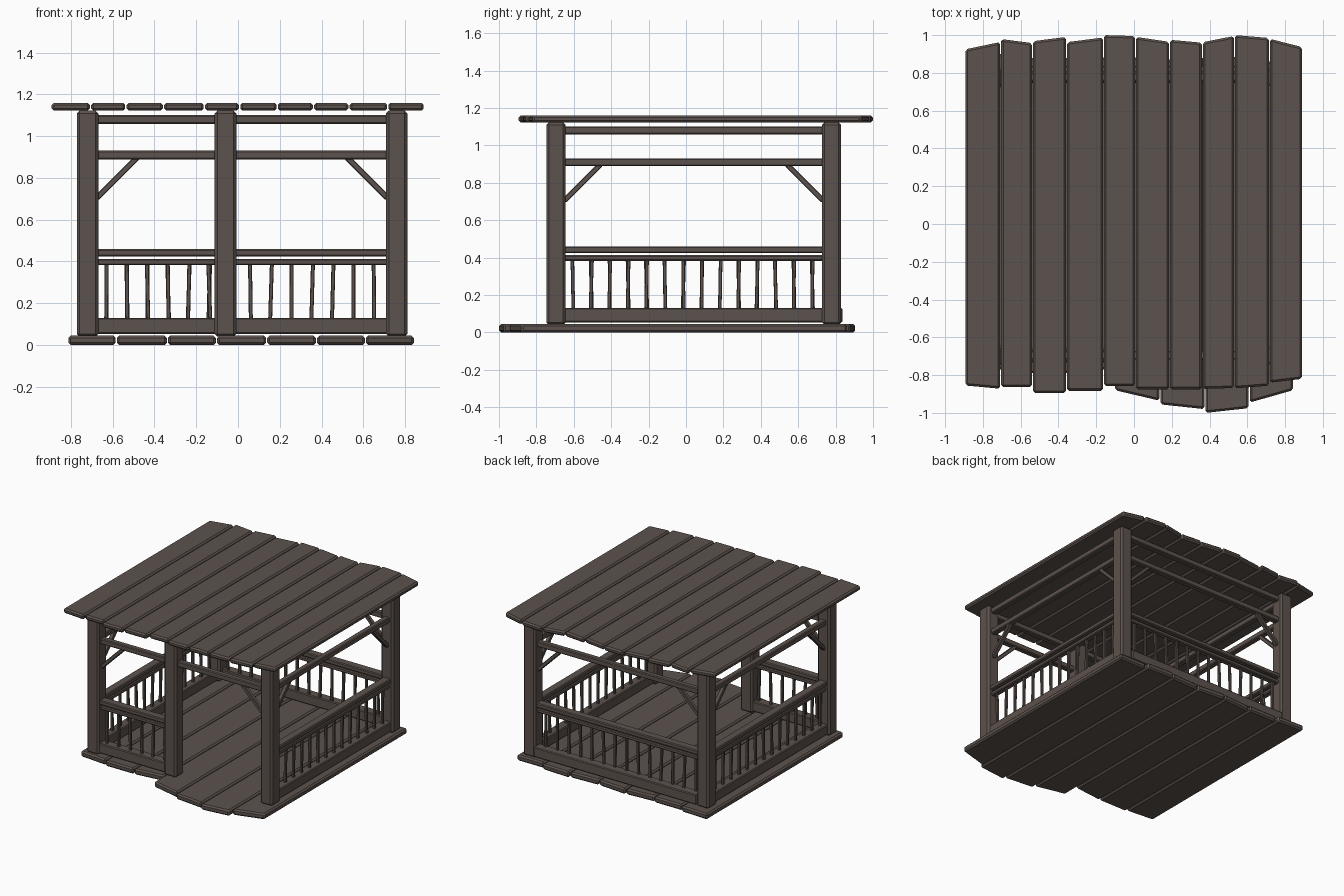
import bpy, bmesh, random
from mathutils import Vector, Matrix

random.seed(4)
cube = bpy.data.objects.get("Cube")
if cube:
    bpy.data.objects.remove(cube, do_unlink=True)


def make_material(name, rgb):
    mat = bpy.data.materials.new(name)
    mat.use_nodes = True
    mat.diffuse_color = (*rgb, 1)
    mat.node_tree.nodes["Principled BSDF"].inputs["Base Color"].default_value = (*rgb, 1)
    return mat


wood = make_material("dark brown wood", (0.108, 0.085, 0.074))


def finish(name, bm, bevel):
    """Turn a bmesh into a wooden object with chamfered edges."""
    bmesh.ops.recalc_face_normals(bm, faces=bm.faces)
    mesh = bpy.data.meshes.new(name)
    bm.to_mesh(mesh)
    bm.free()
    mesh.materials.append(wood)
    obj = bpy.data.objects.new(name, mesh)
    bpy.context.collection.objects.link(obj)
    if bevel:
        mod = obj.modifiers.new("chamfer", 'BEVEL')
        mod.width = bevel
        mod.segments = 1
    return obj


def box(name, lo, hi, bevel=0.008):
    bm = bmesh.new()
    lo, hi = Vector(lo), Vector(hi)
    size = hi - lo
    bmesh.ops.create_cube(bm, size=1, matrix=Matrix.Translation((lo + hi) / 2)
                          @ Matrix.Diagonal((*size, 1)))
    return finish(name, bm, bevel)


def bar(name, a, b, width, depth, side, bevel=0.006):
    """Straight bar from a to b; depth is measured along the side vector."""
    a, b = Vector(a), Vector(b)
    along = (b - a).normalized()
    side = Vector(side)
    other = along.cross(side)
    turn = Matrix((along * (b - a).length, side * depth, other * width)).transposed()
    bm = bmesh.new()
    bmesh.ops.create_cube(bm, size=1,
                          matrix=Matrix.Translation((a + b) / 2) @ turn.to_4x4())
    return finish(name, bm, bevel)


def planks(name, edges, fronts, backs, z0, z1, gap=0.003):
    """Row of boards along y with slanting, uneven ends."""
    for i, (f, b) in enumerate(zip(fronts, backs)):
        x0, x1 = edges[i] + gap, edges[i + 1] - gap
        bm = bmesh.new()
        outline = [(x0, f[0]), (x1, f[1]), (x1, b[1]), (x0, b[0])]
        face = bm.faces.new([bm.verts.new((x, y, z0)) for x, y in outline])
        new = bmesh.ops.extrude_face_region(bm, geom=[face])["geom"]
        for v in new:
            if isinstance(v, bmesh.types.BMVert):
                v.co.z = z1
        finish(f"{name}_{i + 1}", bm, 0.011)


# Floor boards
planks("floor_board", [-.815, -.583, -.338, -.103, .137, .376, .61, .845],
       [(-.76, -.78), (-.79, -.79), (-.79, -.765), (-.88, -.935),
        (-.955, -.98), (-1, -.975), (-.945, -.88)],
       [(.905, .895), (.88, .88), (.87, .885), (.89, .87),
        (.87, .88), (.89, .88), (.86, .86)], 0, .045)

# Roof boards
planks("roof_board",
       [-.895, -.706, -.537, -.357, -.161, .008, .188, .362, .532, .717, .892],
       [(-.855, -.872), (-.863, -.863), (-.895, -.895), (-.883, -.883), (-.857, -.857),
        (-.875, -.875), (-.875, -.875), (-.873, -.868), (-.87, -.856), (-.84, -.82)],
       [(.925, .963), (.979, .958), (.968, .99), (.963, .987), (1, .995),
        (.99, .965), (.975, .96), (.963, .995), (1, .985), (.98, .937)], 1.122, 1.16)

# Posts
XL, XM, XR, YF, YB, HALF = -.72, -.06, .76, -.695, .778, .052
for name, x, y in [("front_right_post", XL, YF), ("front_middle_post", XM, YF),
                   ("front_left_post", XR, YF), ("back_right_post", XL, YB),
                   ("back_left_post", XR, YB)]:
    box(name, (x - HALF, y - HALF, .04), (x + HALF, y + HALF, 1.122), .014)


def wall(name, a, b, out, rail_end=None, base_shift=0):
    """Beams, braces, rails and balusters between two corner posts."""
    a, b, out = Vector(a), Vector(b), Vector(out)
    along = (b - a).normalized()
    a, b = a + along * .045, b - along * .045
    up = Vector((0, 0, 1))

    for part, z in (("upper_beam", 1.08), ("lower_beam", .91)):
        bar(f"{name}_{part}", a + up * z, b + up * z, .042, .045, out)
    for part, p, s in (("brace_a", a, 1), ("brace_b", b, -1)):
        bar(f"{name}_{part}", p + up * .705, p + along * s * .195 + up * .9,
            .028, .03, out, .004)

    end = b if rail_end is None else Vector(rail_end) - along * .045
    shift = out * base_shift
    bar(f"{name}_base_board", a + up * .092 + shift, end + up * .092 + shift,
        .076, .075, out)
    bar(f"{name}_middle_rail", a + up * .398, end + up * .398, .03, .045, out)
    bar(f"{name}_hand_rail", a + up * .442, end + up * .442, .034, .065, out)

    # Slightly crooked balusters
    length = (end - a).length
    count = round(length / .0995)
    for i in range(count):
        p = a + along * (.045 + .0985 * i)
        wobble = along * random.uniform(-.005, .005)
        bar(f"{name}_baluster_{i + 1}", p + up * .12 - wobble, p + up * .39 + wobble,
            .019, .019, out, .003)


wall("right_side", (XL, YF, 0), (XL, YB, 0), (-1, 0, 0))
wall("left_side", (XR, YF, 0), (XR, YB, 0), (1, 0, 0))
wall("back", (XL, YB, 0), (XR, YB, 0), (0, 1, 0), base_shift=.022)
wall("front", (XL, YF, 0), (XR, YF, 0), (0, -1, 0), rail_end=(XM, YF, 0))
